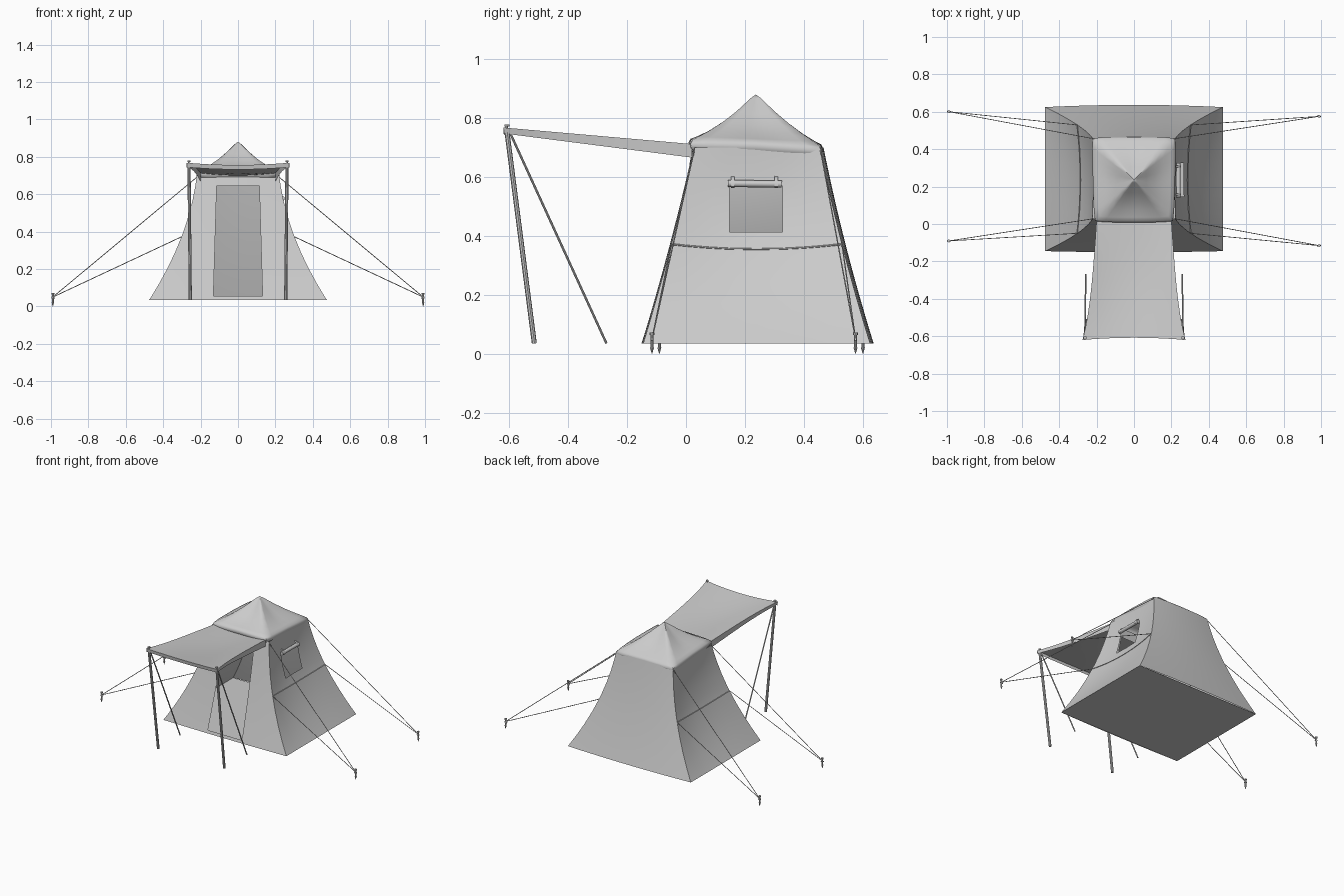
import bpy, bmesh, math
from mathutils import Vector

if "Cube" in bpy.data.objects:
    bpy.data.objects.remove(bpy.data.objects["Cube"])


def finish(name, bm, angle=40):
    bmesh.ops.remove_doubles(bm, verts=bm.verts, dist=0.0002)
    bmesh.ops.recalc_face_normals(bm, faces=bm.faces)
    me = bpy.data.meshes.new(name)
    bm.to_mesh(me)
    bm.free()
    ob = bpy.data.objects.new(name, me)
    bpy.context.collection.objects.link(ob)
    bpy.ops.object.select_all(action='DESELECT')
    ob.select_set(True)
    bpy.context.view_layer.objects.active = ob
    bpy.ops.object.shade_smooth_by_angle(angle=math.radians(angle))
    return ob


def add_grid(bm, rows, skip=lambda i, j: False):
    vs = [[bm.verts.new(p) for p in r] for r in rows]
    for i in range(len(vs) - 1):
        for j in range(len(vs[0]) - 1):
            if not skip(i, j):
                bm.faces.new((vs[i][j], vs[i][j + 1], vs[i + 1][j + 1], vs[i + 1][j]))


def add_rod(bm, a, b, r, r2=None, n=8):
    a, b = Vector(a), Vector(b)
    d = b - a
    m = d.to_track_quat('Z', 'Y').to_matrix().to_4x4()
    m.translation = (a + b) / 2
    bmesh.ops.create_cone(bm, cap_ends=True, segments=n, radius1=r,
                          radius2=r if r2 is None else r2, depth=d.length, matrix=m)


def rods(name, parts):
    bm = bmesh.new()
    for p in parts:
        add_rod(bm, *p)
    return finish(name, bm)


def quad(z, a, b, c):
    """Smooth curve through values at the base, waist and top of the wall."""
    z0, z1, z2 = 0.035, 0.37, 0.70
    return (a * (z - z1) * (z - z2) / ((z0 - z1) * (z0 - z2))
            + b * (z - z0) * (z - z2) / ((z1 - z0) * (z1 - z2))
            + c * (z - z0) * (z - z1) / ((z2 - z0) * (z2 - z1)))


def half_x(z): return quad(z, 0.475, 0.303, 0.22)
def y_front(z): return quad(z, -0.145, -0.05, 0.03)
def y_back(z): return quad(z, 0.625, 0.53, 0.455)


def side_x(y, z):
    t = (y - y_front(z)) / (y_back(z) - y_front(z))
    return half_x(z) - quad(z, 0, 0.024, 0.003) * 4 * t * (1 - t)


def end_bulge(x, z):
    return 0.012 * (1 - (x / half_x(z)) ** 2)


# Tent walls with open doorway and right window
ZS = [0.035, 0.055, 0.12, 0.2, 0.285, 0.37, 0.413, 0.49, 0.57, 0.645, 0.70]
front, back, left, right = [], [], [], []
for z in ZS:
    h, f, b = half_x(z), y_front(z), y_back(z)
    d = 0.133 - 0.03 * z
    half = [d, d + (h - d) / 3, d + (h - d) * 2 / 3, h]
    xs = [-v for v in reversed(half)] + [-d / 2, 0, d / 2] + half
    front.append([(x, f - 0.5 * end_bulge(x, z), z) for x in xs])
    back.append([(x, b + end_bulge(x, z), z) for x in xs])
    w0, w1 = 0.147, 0.327
    ys = [f, f + (w0 - f) / 3, f + (w0 - f) * 2 / 3, w0, (w0 + w1) / 2, w1,
          w1 + (b - w1) / 3, w1 + (b - w1) * 2 / 3, b]
    right.append([(side_x(y, z), y, z) for y in ys])
    left.append([(-side_x(y, z), y, z) for y in ys])
bm = bmesh.new()
add_grid(bm, front, lambda i, j: 1 <= i <= 8 and 3 <= j <= 6)
add_grid(bm, back)
add_grid(bm, left)
add_grid(bm, right, lambda i, j: 6 <= i <= 7 and 3 <= j <= 4)
finish("tent_walls", bm, 35)

# Floor sheet
bm = bmesh.new()
add_grid(bm, [[(-0.475, -0.145, 0.035), (0.475, -0.145, 0.035)],
              [(-0.475, 0.625, 0.035), (0.475, 0.625, 0.035)]])
finish("floor", bm)

# Pyramid roof with soft rolled eave
bm = bmesh.new()
N = 8
base = [(-1 + 2 * k / N, -1) for k in range(N)]
base += [(1, -1 + 2 * k / N) for k in range(N)]
base += [(1 - 2 * k / N, 1) for k in range(N)]
base += [(-1, 1 - 2 * k / N) for k in range(N + 1)]
rows = []
for t, z in [(0.0, 0.88), (0.07, 0.869), (0.3, 0.822), (0.5, 0.787), (0.7, 0.757),
             (0.88, 0.734), (0.97, 0.722), (1.0, 0.709), (0.995, 0.695), (0.96, 0.685)]:
    row = []
    for u, v in base:
        corner = abs(u * v)
        k = t * (1 - 0.03 * corner ** 6)
        sag = 0.012 * (1 - corner) * math.sin(math.pi * min(t, 1))
        drop = (0.01 * v + 0.006 * corner) * t * t
        row.append((u * k * (0.22 + 0.006 * v), 0.237 + v * k * 0.228, z - sag - drop))
    rows.append(row)
add_grid(bm, rows)
finish("roof", bm, 60)

# Awning: sagging sheet with turned-down sides and front hem
bm = bmesh.new()
rows = []
M = 10
for i in range(M + 2):
    t = min(i / M, 1.0)                    # 0 at the tent, 1 at the front
    hem = i > M
    y = 0.02 - 0.64 * t
    w = 0.20 + 0.045 * t + 0.03 * t ** 4
    row = []
    for j in range(-6, 7):
        s = max(-1, min(1, j / 5))
        z = 0.712 + 0.056 * t - (0.012 + 0.012 * math.sin(math.pi * t)) * (1 - s * s)
        yy = y + 0.012 * t * (1 - s * s)
        x = s * w
        if abs(j) == 6:                    # side fold
            z -= 0.046 - 0.026 * t
            x *= 1.0 - 0.01 * t
        if hem:
            z -= 0.024 if abs(j) < 6 else 0.006
            yy += 0.004
        row.append((x, yy, z))
    rows.append(row)
add_grid(bm, rows)
finish("awning", bm, 50)

# Awning poles, pins and braces
for sx, side in ((-1, "left"), (1, "right")):
    top = Vector((sx * 0.262, -0.608, 0.755))
    rods(side + "_awning_pole", [
        (top, (sx * 0.255, -0.515, 0.035), 0.0085),
        (top, top + Vector((0, -0.001, 0.022)), 0.004),
        (top + Vector((0, 0, 0.017)), top + Vector((0, 0, 0.024)), 0.009)])
    rods(side + "_awning_brace",
         [((sx * 0.262, -0.595, 0.745), (sx * 0.258, -0.27, 0.035), 0.004)])

    # Waist cord along the side wall
    pts = []
    for k in range(13):
        t = k / 12
        z = 0.372 - 0.017 * 4 * t * (1 - t)
        y = y_front(z) + t * (y_back(z) - y_front(z))
        pts.append((sx * (side_x(y, z) + 0.001), y, z))
    rods(side + "_waist_cord", [(a, b, 0.003, 0.003, 6) for a, b in zip(pts, pts[1:])])

    # Guy ropes and ground stakes
    off = 0.0125 * -sx
    for end, yf, sy in (("front", y_front, -0.103), ("back", y_back, 0.588)):
        p = Vector((sx * 0.99, sy + off, 0.0))
        tie = p + Vector((0, 0, 0.05))
        rods(f"{end}_{side}_guy_ropes",
             [((sx * half_x(z), yf(z), z), tie, 0.0022, 0.0022, 6) for z in (0.372, 0.69)])
        rods(f"{end}_{side}_stake", [
            (p, p + Vector((0, 0, 0.022)), 0.001, 0.007),
            (p + Vector((0, 0, 0.022)), p + Vector((0, 0, 0.066)), 0.005),
            (p + Vector((0, 0, 0.064)), p + Vector((0, 0, 0.072)), 0.008),
            (p + Vector((-0.01 * sx, 0, 0.044)), p + Vector((0.008 * sx, 0, 0.048)), 0.004)])

# Rolled window flap with two straps
wx = side_x(0.235, 0.575) + 0.012
rods("window_roll", [((wx, 0.143, 0.578), (wx, 0.325, 0.576), 0.012, 0.012, 12)])
bm = bmesh.new()
for y in (0.158, 0.307):
    loop = [(-0.014, 0.026), (0.002, 0.016), (0.014, 0.004), (0.012, -0.010), (-0.002, -0.015)]
    add_grid(bm, [[(wx + a, y + e, 0.577 + b) for a, b in loop] for e in (-0.006, 0.006)])
finish("window_straps", bm, 60)
